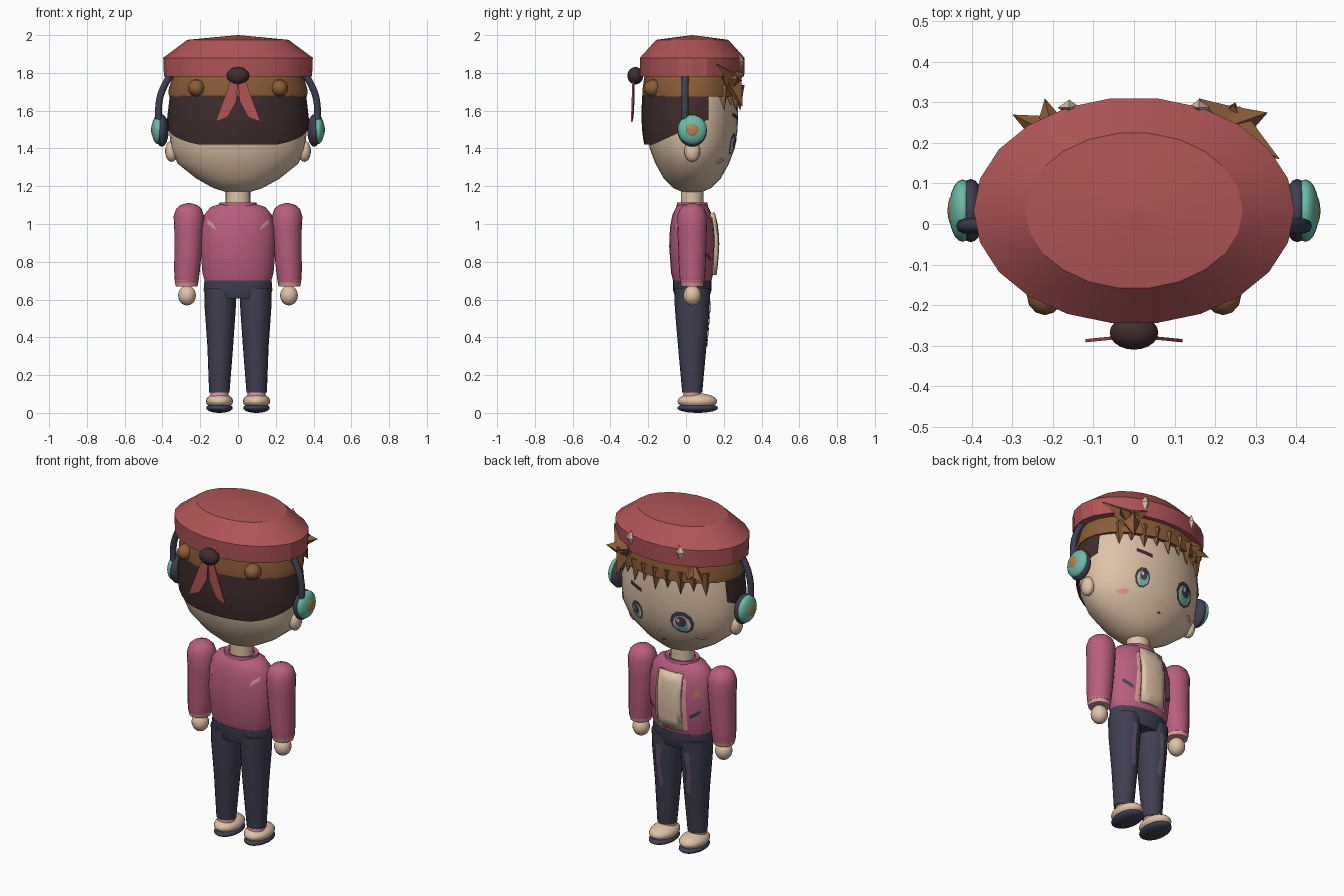
import bpy, bmesh, math
from mathutils import Vector, Matrix
from mathutils.bvhtree import BVHTree

cube = bpy.data.objects.get("Cube")
if cube:
    bpy.data.objects.remove(cube, do_unlink=True)


def material(name, r, g, b):
    m = bpy.data.materials.new(name)
    m.use_nodes = True
    m.diffuse_color = (r, g, b, 1)
    m.node_tree.nodes["Principled BSDF"].inputs["Base Color"].default_value = (r, g, b, 1)
    return m


RED = material("beret red", .43, .09, .095)
SKIN = material("skin cream", .73, .54, .39)
PINK = material("jacket pink", .48, .11, .21)
NAVY = material("denim navy", .05, .05, .085)
DARK = material("dark hair", .05, .026, .026)
BROWN = material("brown hair", .26, .11, .04)
TEAL = material("teal", .15, .5, .4)
GOLD = material("gold", .46, .24, .08)
PALE = material("pale pink", .7, .31, .32)
LILAC = material("worn lilac", .11, .08, .13)

DEPTH = .033   # common depth of the body axis


def finish(name, bm, mat, angle=40):
    me = bpy.data.meshes.new(name)
    bm.to_mesh(me)
    bm.free()
    ob = bpy.data.objects.new(name, me)
    bpy.context.collection.objects.link(ob)
    me.materials.append(mat)
    bpy.ops.object.select_all(action='DESELECT')
    ob.select_set(True)
    bpy.context.view_layer.objects.active = ob
    bpy.ops.object.shade_smooth_by_angle(angle=math.radians(angle))
    return ob


def loft(name, rings, mat, cx=0, cy=DEPTH, n=24, angle=40, cuts=(), cap=True):
    """Stack ellipses (z, rx, ry, optional x and y shift); trim with planes."""
    bm, rows = bmesh.new(), []
    for z, rx, ry, *c in rings:
        dx, dy = (c + [0, 0])[:2]
        rows.append([bm.verts.new((cx + dx + rx * math.cos(t), cy + dy + ry * math.sin(t), z))
                     for t in (math.tau * i / n for i in range(n))])
    for a, b in zip(rows, rows[1:]):
        for i in range(n):
            j = (i + 1) % n
            bm.faces.new((a[i], a[j], b[j], b[i]))
    if cap:
        bm.faces.new(rows[0][::-1])
        bm.faces.new(rows[-1])
    for co, no in cuts:
        bmesh.ops.bisect_plane(bm, geom=bm.verts[:] + bm.edges[:] + bm.faces[:],
                               plane_co=co, plane_no=no, clear_outer=True)
    return finish(name, bm, mat, angle)


def ball(name, loc, size, mat, u=20, v=12, angle=60):
    bm = bmesh.new()
    m = Matrix.Translation(loc) @ Matrix.Diagonal((*size, 1))
    bmesh.ops.create_uvsphere(bm, u_segments=u, v_segments=v, radius=1, matrix=m)
    return finish(name, bm, mat, angle)


def spike(name, base, tip, r, mat, sides=4):
    base, tip = Vector(base), Vector(tip)
    d = tip - base
    m = Matrix.Translation((base + tip) / 2) @ d.to_track_quat('Z', 'Y').to_matrix().to_4x4()
    bm = bmesh.new()
    bmesh.ops.create_cone(bm, cap_ends=True, segments=sides, radius1=r, radius2=0,
                          depth=d.length, matrix=m)
    return finish(name, bm, mat, 10)


def surface(ob):
    return BVHTree.FromPolygons([v.co[:] for v in ob.data.vertices],
                                [p.vertices[:] for p in ob.data.polygons])


def decal(name, pts, mat, tree, lift=.005, side=1):
    """Thin plate with an (x, z) outline laid on a surface from +y or -y."""
    outline = [Vector(p).lerp(Vector(q), k / 3)
               for p, q in zip(pts, pts[1:] + pts[:1]) for k in range(3)]
    mid = sum(outline, Vector((0, 0))) / len(outline)
    bm = bmesh.new()

    def put(p):
        hit = tree.ray_cast(Vector((p.x, 3 * side, p.y)), Vector((0, -side, 0)))[0]
        if hit is None:
            hit = tree.find_nearest(Vector((p.x, .2 * side, p.y)))[0]
        return bm.verts.new(hit + Vector((0, lift * side, 0)))
    rows = [[put(mid.lerp(p, k / 3)) for p in outline] for k in (1, 2, 3)]
    c, n = put(mid), len(outline)
    for i in range(n):
        j = (i + 1) % n
        bm.faces.new((c, rows[0][i], rows[0][j]))
        for a, b in zip(rows, rows[1:]):
            bm.faces.new((a[i], b[i], b[j], a[j]))
    for f in bm.faces:
        f.normal_update()
        if f.normal.y * side < 0:
            f.normal_flip()
    return finish(name, bm, mat)


def oval(x, z, rx, rz, n=10):
    return [(x + rx * math.cos(math.tau * i / n), z + rz * math.sin(math.tau * i / n))
            for i in range(n)]


def box(x0, x1, z0, z1):
    return [(x0, z0), (x1, z0), (x1, z1), (x0, z1)]


# Head and neck
HEAD = [(1.165, .05, .04), (1.19, .13, .1), (1.24, .22, .15), (1.32, .32, .195),
        (1.4, .355, .225), (1.48, .363, .238), (1.56, .364, .243), (1.68, .35, .24), (1.8, .32, .225)]
head = loft("head", HEAD, SKIN, n=32)
face = surface(head)
loft("neck", [(1.07, .065, .06), (1.19, .065, .06)], SKIN)

# Hair: dark back shell, brown band, fringe and tufts
shell = [(z, rx + .011, ry + .026) for z, rx, ry in HEAD[3:8]]
loft("back_hair", shell, DARK, cap=False, n=32,
     cuts=[((0, .12, 0), (0, 1, 0)), ((0, 0, 1.42), (0, 0, -1)), ((0, 0, 1.5), (0, .45, -1))])
loft("hair_band", [(1.675, .366, .262), (1.71, .368, .264), (1.79, .345, .252)], BROWN)
for i in range(9):
    t = math.radians(42 + 12 * i)
    c, s = math.cos(t), math.sin(t)
    spike("fringe_spike", (.345 * c, DEPTH + .235 * s, 1.73),
          (.37 * c, DEPTH + .255 * s, 1.6 + .025 * (i % 2)), .042, BROWN)
for tip in [(.33, .275, 1.77), (.36, .16, 1.85), (.25, .3, 1.62), (.16, .31, 1.8)]:
    spike("left_tuft", (.23, .24, 1.76), tip, .06, BROWN)
for tip in [(-.3, .27, 1.7), (-.22, .31, 1.72)]:
    spike("right_tuft", (-.2, .22, 1.74), tip, .05, BROWN)
for s in (-1, 1):
    ball("hair_nub", (.22 * s, -.175, 1.72), (.045, .05, .045), BROWN, 12, 8)

# Beret with two clips, and a ribbon at the back
loft("beret", [(1.78, .392, .278), (1.88, .396, .28), (1.975, .268, .193), (2, .004, .003)],
     RED, n=22, angle=20)
ball("ribbon_knot", (0, -.268, 1.785), (.06, .042, .046), DARK)
for s in (-1, 1):
    ball("beret_clip", (.16 * s, .287, 1.86), (.028, .02, .045), SKIN, 4, 2, 5)
    bm = bmesh.new()
    tail = [(0, 1.77), (.035, 1.77), (.12, 1.54), (.055, 1.565), (.008, 1.65)]
    f = bm.faces.new([bm.verts.new((x * s, -.272 - .1 * x, z)) for x, z in tail])
    ext = bmesh.ops.extrude_face_region(bm, geom=[f])["geom"]
    bmesh.ops.translate(bm, vec=(0, -.008, 0), verts=[v for v in ext if isinstance(v, bmesh.types.BMVert)])
    bmesh.ops.recalc_face_normals(bm, faces=bm.faces)
    finish("ribbon_tail", bm, RED)

# Face details
for name, x, rx, rz in (("left_eye", .145, .043, .058), ("right_eye", -.145, .066, .07)):
    z = 1.425
    decal(name + "_outline", oval(x, z, rx, rz), NAVY, face, .005)
    decal(name + "_white", oval(x, z - .1 * rz, rx * .76, rz * .74), SKIN, face, .008)
    decal(name + "_iris", oval(x, z - .2 * rz, rx * .56, rz * .64), TEAL, face, .011)
    decal(name + "_pupil", oval(x, z + .12 * rz, rx * .48, rz * .48), NAVY, face, .014)
    decal(name + "_glint", oval(x + .2 * rx, z + .25 * rz, rx * .16, rz * .2, 6), SKIN, face, .017)
decal("left_brow", [(.1, 1.55), (.19, 1.57), (.185, 1.59), (.1, 1.572)], DARK, face, .007)
decal("mouth", oval(0, 1.275, .014, .006, 6), DARK, face)
decal("nose", oval(0, 1.335, .006, .006, 6), PALE, face)
for s in (-1, 1):
    decal("blush", oval(.23 * s, 1.335, .03, .015), PALE, face, .007)

# Jacket body, shirt panel and trims
torso = loft("jacket_body", [(.695, .175, .1), (.74, .188, .112), (.88, .2, .122), (.98, .196, .118),
                             (1.05, .178, .105), (1.09, .145, .085), (1.105, .1, .07)], PINK)
chest = surface(torso)
loft("collar", [(1.08, .105, .085), (1.115, .098, .08), (1.11, .075, .065), (1.08, .07, .06)], PINK)
panel = decal("shirt_panel", box(-.075, .075, .73, 1.06), SKIN, chest, .022)
thick = panel.modifiers.new("thickness", 'SOLIDIFY')
thick.thickness = .03
decal("gold_badge", [(-.175, .935), (-.13, .935), (-.152, .985)], GOLD, chest)
for s in (-1, 1):
    decal("jacket_edge", [(.076 * s, .72), (.105 * s, .73), (.095 * s, 1.03), (.076 * s, 1.04)], PALE, chest, .008)
    decal("pocket_slash", [(.115 * s, .8), (.165 * s, .835), (.165 * s, .855), (.115 * s, .82)], NAVY, chest)
    decal("back_mark", [(.115 * s, .965), (.16 * s, 1.0), (.165 * s, 1.025), (.13 * s, 1.0)], PALE, chest, .005, -1)

# Hips
loft("hips", [(.605, .165, .088), (.65, .182, .102), (.7, .178, .103)], NAVY)

# Paired parts
for s, side in ((1, "left"), (-1, "right")):
    loft(side + "_sleeve", [(.69, .062, .064, .012 * s), (.75, .068, .07, .01 * s), (.86, .073, .074, .004 * s),
                            (.96, .077, .078), (1.04, .081, .08), (1.08, .068, .066), (1.1, .045, .045),
                            (1.11, .012, .012)], PINK, cx=.26 * s, n=20, angle=60)
    loft(side + "_cuff", [(.668, .057, .058), (.7, .063, .065)], PALE, cx=.272 * s, n=20)
    ball(side + "_hand", (.27 * s, DEPTH, .622), (.047, .047, .053), SKIN)
    leg = loft(side + "_leg", [(.108, .054, .053, .005 * s), (.35, .068, .075), (.55, .082, .092),
                               (.66, .085, .096)], NAVY, cx=.094 * s, n=20)
    decal("worn_patch", [(.07 * s, .36), (.1 * s, .33), (.115 * s, .45), (.11 * s, .6),
                         (.075 * s, .59), (.085 * s, .47)], LILAC, surface(leg))
    loft(side + "_ankle", [(.07, .05, .05), (.125, .046, .045)], PALE, cx=.098 * s, n=16)
    ball(side + "_shoe", (.098 * s, .06, .062), (.072, .105, .042), SKIN)
    ball(side + "_sole", (.098 * s, .062, .026), (.07, .108, .026), NAVY)
    ball(side + "_ear", (.352 * s, DEPTH, 1.385), (.034, .042, .056), SKIN, 16, 10)
    # Headphones
    ball(side + "_ear_cushion", (.403 * s, DEPTH, 1.495), (.036, .078, .086), NAVY)
    ball(side + "_ear_cup", (.423 * s, DEPTH, 1.5), (.034, .077, .078), TEAL)
    ball(side + "_cup_centre", (.447 * s, DEPTH, 1.5), (.013, .038, .038), GOLD)
    cu = bpy.data.curves.new(side + "_headband", 'CURVE')
    cu.dimensions, cu.bevel_depth, cu.bevel_resolution = '3D', .018, 2
    sp = cu.splines.new('NURBS')
    path = [(.42, 1.55), (.425, 1.64), (.4, 1.72), (.365, 1.78), (.32, 1.84)]
    sp.points.add(len(path) - 1)
    for p, (x, z) in zip(sp.points, path):
        p.co = (x * s, -.005, z, 1)
    sp.use_endpoint_u = True
    cu.materials.append(NAVY)
    bpy.context.collection.objects.link(bpy.data.objects.new(side + "_headband", cu))
